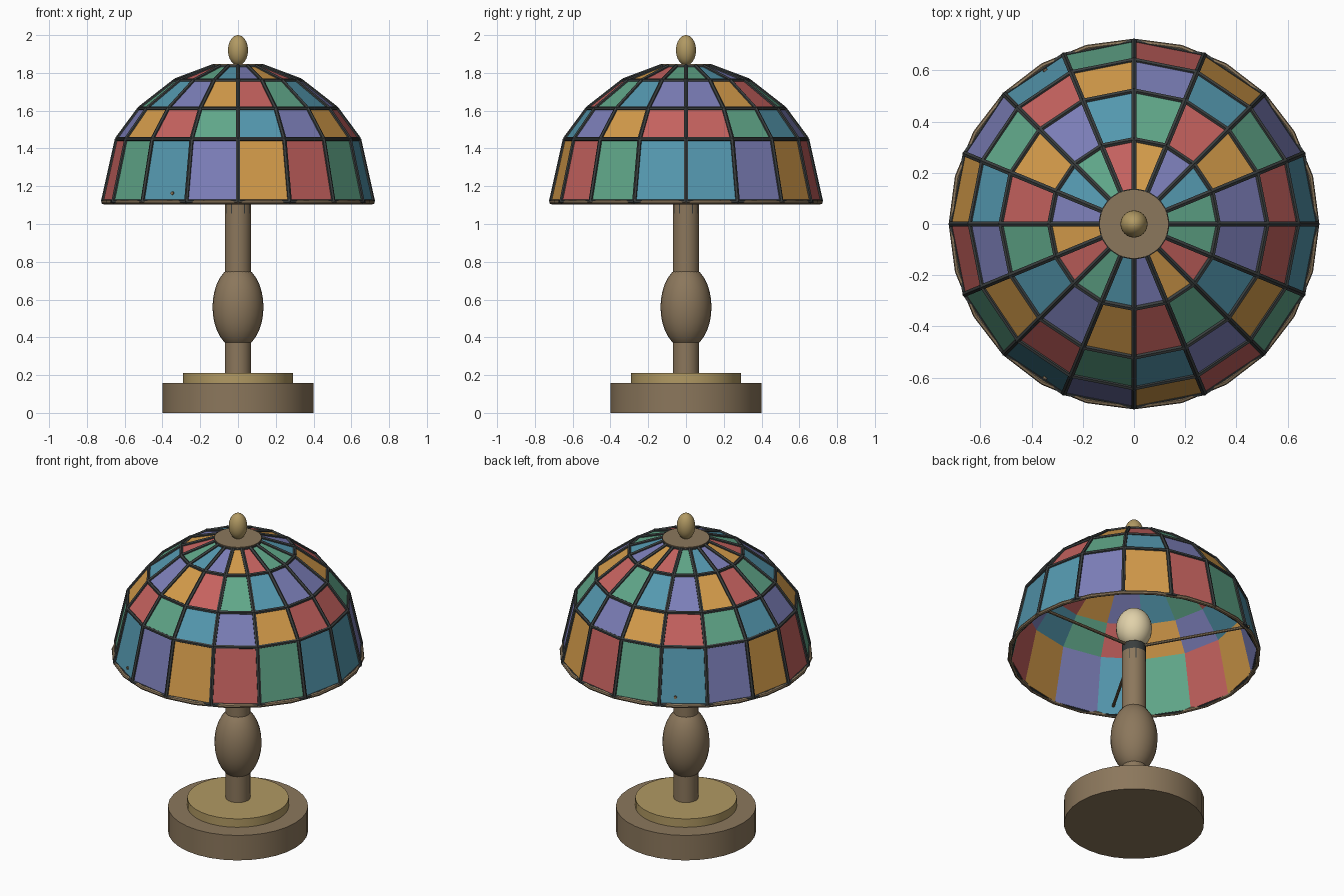
import bpy, bmesh, math
from mathutils import Matrix, Vector

cube = bpy.data.objects.get("Cube")
if cube:
    bpy.data.objects.remove(cube)


def material(name, r, g, b):
    m = bpy.data.materials.new(name)
    m.use_nodes = True
    m.diffuse_color = (r, g, b, 1)
    m.node_tree.nodes["Principled BSDF"].inputs["Base Color"].default_value = (r, g, b, 1)
    return m


BROWN = material("aged bronze", 0.26, 0.185, 0.107)
BRASS = material("brass", 0.44, 0.32, 0.125)
LEAD = material("dark lead", 0.042, 0.048, 0.048)
CREAM = material("bulb cream", 0.75, 0.64, 0.40)
GLASS = [
    material("green glass", 0.117, 0.385, 0.25),
    material("blue glass", 0.089, 0.315, 0.43),
    material("violet glass", 0.20, 0.21, 0.48),
    material("amber glass", 0.66, 0.33, 0.069),
    material("red glass", 0.56, 0.122, 0.114),
]


def finish(name, bm, mats, smooth=True):
    mesh = bpy.data.meshes.new(name)
    bm.to_mesh(mesh)
    bm.free()
    for m in mats:
        mesh.materials.append(m)
    obj = bpy.data.objects.new(name, mesh)
    bpy.context.collection.objects.link(obj)
    if smooth:
        bpy.ops.object.select_all(action='DESELECT')
        obj.select_set(True)
        bpy.context.view_layer.objects.active = obj
        bpy.ops.object.shade_smooth_by_angle(angle=math.radians(40))
    return obj


def bar(bm, p, q, radius, sides):
    """Capped rod from p to q."""
    p, q = Vector(p), Vector(q)
    turn = (q - p).to_track_quat('Z', 'Y').to_matrix().to_4x4()
    bmesh.ops.create_cone(bm, cap_ends=True, segments=sides, radius1=radius, radius2=radius,
                          depth=(q - p).length, matrix=Matrix.Translation((p + q) / 2) @ turn)


def cylinder(name, radius, z0, z1, mat, sides=32):
    bm = bmesh.new()
    bar(bm, (0, 0, z0), (0, 0, z1), radius, sides)
    return finish(name, bm, [mat])


def ellipsoid(name, radius, half_height, z, mat):
    bm = bmesh.new()
    bmesh.ops.create_uvsphere(bm, u_segments=24, v_segments=16, radius=1)
    bmesh.ops.scale(bm, vec=(radius, radius, half_height), verts=bm.verts)
    bmesh.ops.translate(bm, vec=(0, 0, z), verts=bm.verts)
    return finish(name, bm, [mat])


# Foot, stem and lamp fittings
cylinder("base", 0.40, 0, 0.157, BROWN)
cylinder("base_step", 0.29, 0.157, 0.21, BRASS)
cylinder("stem", 0.07, 0.21, 1.12, BROWN, 20)
ellipsoid("stem_bulge", 0.135, 0.22, 0.56, BROWN)
cylinder("socket", 0.07, 1.055, 1.17, LEAD, 12)
ellipsoid("bulb", 0.103, 0.125, 1.285, CREAM)
cylinder("shade_cap", 0.135, 1.83, 1.848, BROWN)
ellipsoid("finial", 0.053, 0.08, 1.92, BRASS)

# Shade rings as (radius, height), from top to rim
SIDES = 16
RINGS = [(0.13, 1.835), (0.33, 1.76), (0.52, 1.612), (0.64, 1.45), (0.714, 1.118)]


def corner(ring, i):
    r, z = RINGS[ring]
    a = math.tau * i / SIDES
    return Vector((r * math.cos(a), r * math.sin(a), z))


# Glass panes, colours stepping round each row and shifting by two per row
bm = bmesh.new()
grid = [[bm.verts.new(corner(k, i)) for i in range(SIDES)] for k in range(len(RINGS))]
for k in range(len(RINGS) - 1):
    for i in range(SIDES):
        j = (i + 1) % SIDES
        face = bm.faces.new((grid[k][i], grid[k + 1][i], grid[k + 1][j], grid[k][j]))
        face.material_index = (i + 2 * k) % len(GLASS)
panes = finish("glass_panes", bm, GLASS, smooth=False)
thick = panes.modifiers.new("thickness", 'SOLIDIFY')
thick.thickness = 0.013
thick.offset = -1

# Lead strips along every pane edge
bm = bmesh.new()
for k in range(len(RINGS)):
    for i in range(SIDES):
        bar(bm, corner(k, i), corner(k, i + 1), 0.011, 6)
        if k + 1 < len(RINGS):
            bar(bm, corner(k, i), corner(k + 1, i), 0.012, 6)
finish("lead_strips", bm, [LEAD])

# Rounded rim ring: small circle swept round the axis
bm = bmesh.new()
ring = bmesh.ops.create_circle(bm, segments=8, radius=0.012,
                               matrix=Matrix.Translation((0.712, 0, 1.116)) @ Matrix.Rotation(math.pi / 2, 4, 'X'))
bmesh.ops.spin(bm, geom=ring["verts"] + bm.edges[:], cent=(0, 0, 0), axis=(0, 0, 1),
               angle=math.tau, steps=24, use_merge=True)
bmesh.ops.remove_doubles(bm, verts=bm.verts, dist=0.0005)
bmesh.ops.recalc_face_normals(bm, faces=bm.faces)
finish("shade_rim", bm, [BROWN])

# Three arms carrying the shade
bm = bmesh.new()
for i in range(3):
    a = math.tau * i / 3
    bar(bm, (0, 0, 1.163), (0.70 * math.cos(a), 0.70 * math.sin(a), 1.163), 0.009, 8)
finish("shade_arms", bm, [BROWN])
